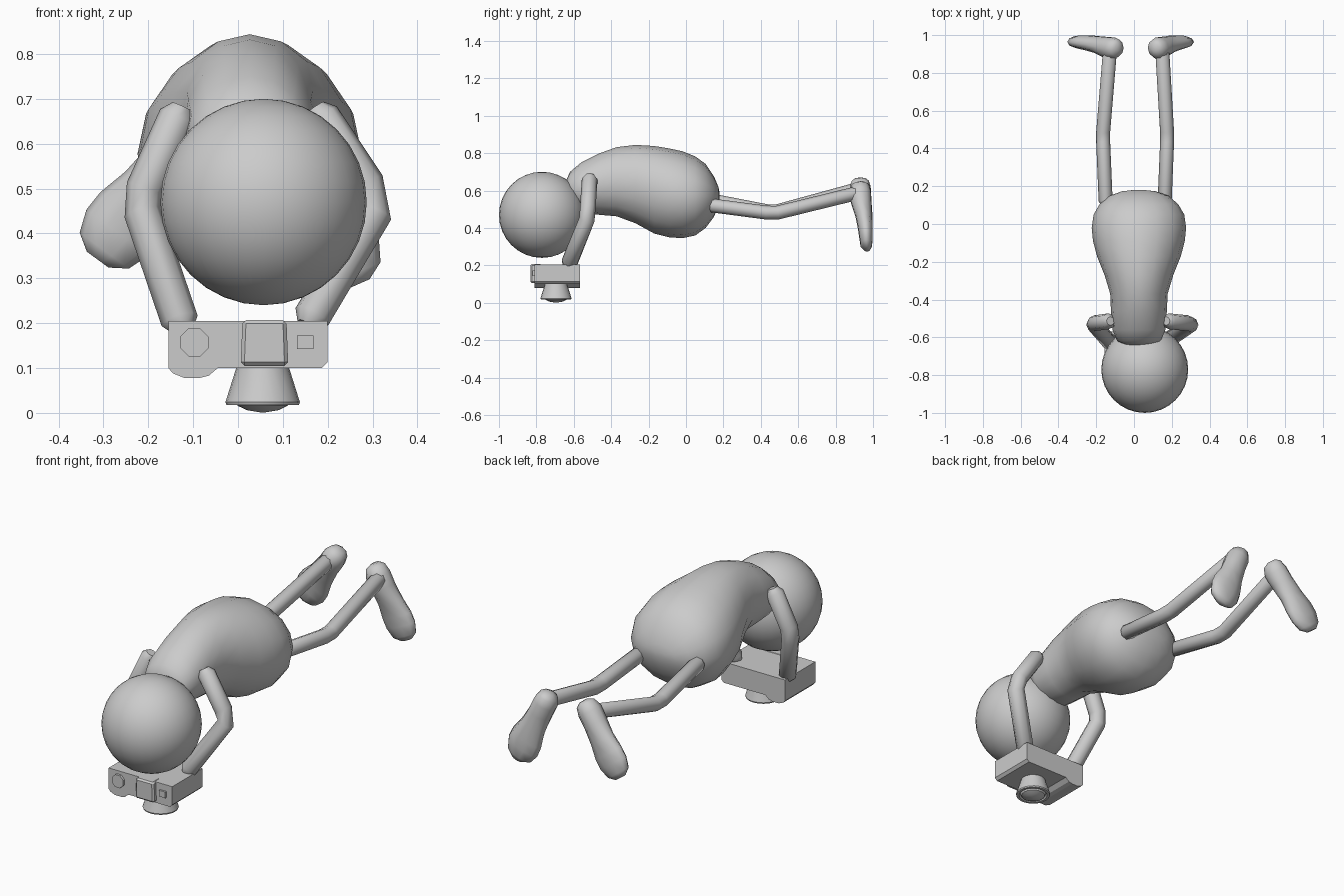
import bpy, bmesh, math
from mathutils import Vector as V

if "Cube" in bpy.data.objects:
    bpy.data.objects.remove(bpy.data.objects["Cube"])


def finish(name, bm, smooth=50):
    bmesh.ops.recalc_face_normals(bm, faces=bm.faces)
    me = bpy.data.meshes.new(name)
    bm.to_mesh(me)
    bm.free()
    ob = bpy.data.objects.new(name, me)
    bpy.context.collection.objects.link(ob)
    if smooth:
        bpy.ops.object.select_all(action='DESELECT')
        ob.select_set(True)
        bpy.context.view_layer.objects.active = ob
        bpy.ops.object.shade_smooth_by_angle(angle=math.radians(smooth))
    return ob


def loft(name, rings, n, smooth=50, cap=True):
    """rings: (centre, half-axis u, half-axis v)"""
    bm = bmesh.new()
    loops = []
    for c, u, v in rings:
        loops.append([bm.verts.new(V(c) + V(u) * math.cos(2 * math.pi * i / n)
                                   + V(v) * math.sin(2 * math.pi * i / n)) for i in range(n)])
    for a, b in zip(loops, loops[1:]):
        for i in range(n):
            j = (i + 1) % n
            bm.faces.new((a[i], a[j], b[j], b[i]))
    if cap:
        bm.faces.new(loops[0])
        bm.faces.new(loops[-1])
    return finish(name, bm, smooth)


def tube(name, pts, r, n=8):
    pts = [V(p) for p in pts]
    dirs = [(pts[min(i + 1, len(pts) - 1)] - pts[max(i - 1, 0)]).normalized() for i in range(len(pts))]
    data = [(pts[0] - dirs[0] * r * .6, dirs[0], r * .55)]
    data += [(p, d, r) for p, d in zip(pts, dirs)]
    data += [(pts[-1] + dirs[-1] * r * .6, dirs[-1], r * .55)]
    rings = []
    for p, d, k in data:
        u = d.cross(V((1, 0, 0))).normalized()
        rings.append((p, u * k, d.cross(u) * k))
    return loft(name, rings, n)


def prism(name, outline, y0, y1, bevel=0):
    """x-z outline extruded along y"""
    bm = bmesh.new()
    f = bm.faces.new([bm.verts.new((x, y0, z)) for x, z in outline])
    ext = bmesh.ops.extrude_face_region(bm, geom=[f])
    bmesh.ops.translate(bm, vec=(0, y1 - y0, 0),
                        verts=[e for e in ext['geom'] if isinstance(e, bmesh.types.BMVert)])
    if bevel:
        bmesh.ops.bevel(bm, geom=bm.edges[:], offset=bevel, segments=1, affect='EDGES')
    return finish(name, bm, 0)


# head
bm = bmesh.new()
bmesh.ops.create_uvsphere(bm, u_segments=32, v_segments=16, radius=.23)
bmesh.ops.translate(bm, verts=bm.verts, vec=(.057, -.77, .47))
finish("head", bm)

# torso: y, half width, bottom z, top z
torso = [(-.643, .06, .56, .65), (-.62, .115, .51, .70), (-.56, .14, .48, .75), (-.46, .148, .47, .80),
         (-.37, .152, .462, .832), (-.27, .182, .425, .844), (-.17, .222, .37, .838), (-.09, .243, .35, .825),
         (-.02, .25, .345, .81), (.05, .24, .36, .782), (.105, .208, .40, .742), (.15, .155, .46, .675),
         (.173, .09, .52, .62), (.18, .03, .555, .585)]
loft("torso", [((.026, y, (a + b) / 2), (w, 0, 0), (0, 0, (b - a) / 2)) for y, w, a, b in torso], 16, 80)

# arms
tube("left_arm", [(-.135, -.515, .66), (-.208, -.525, .50), (-.212, -.53, .445), (-.13, -.625, .205)], .042)
tube("right_arm", [(.185, -.515, .66), (.285, -.525, .51), (.302, -.53, .445), (.165, -.625, .215)], .042)

# legs
tube("left_leg", [(-.15, .12, .55), (-.163, .43, .49), (-.163, .49, .49), (-.128, .91, .605)], .037)
tube("right_leg", [(.163, .14, .52), (.175, .43, .482), (.175, .49, .482), (.15, .91, .585)], .037)


# feet: soles face back, toes point down and outward
def foot(name, heel, toe):
    h, t = V(heel), V(toe)
    d = (t - h).normalized()
    side = d.cross(V((0, 1, 0))).normalized()
    # position along foot, half width, front y, sole y
    prof = [(-.055, .02, .915, .96), (-.04, .045, .885, .98), (0, .058, .872, .99), (.06, .058, .88, .993),
            (.14, .066, .905, .996), (.21, .084, .918, 1), (.26, .086, .925, 1), (.31, .068, .932, .996),
            (.335, .03, .95, .985)]
    rings = []
    for s, w, a, b in prof:
        c = h + d * s
        rings.append((V((c.x, (a + b) / 2, c.z)), side * w, V((0, (b - a) / 2, 0))))
    loft(name, rings, 10, 80)


foot("left_foot", (-.115, .95, .612), (-.27, .95, .40))
foot("right_foot", (.13, .95, .592), (.235, .95, .355))

# camera body with hand grip, lens pointing down
prism("camera_body", [(-.155, .205), (.2, .205), (.2, .113), (.187, .1), (-.045, .1), (-.065, .083),
                      (-.085, .078), (-.12, .078), (-.145, .088), (-.155, .1)], -.81, -.568)
# viewfinder hump
prism("viewfinder_hump", [(.01, .207), (.108, .207), (.112, .105), (.006, .105)], -.832, -.77, .008)
# shutter dial and button
prism("shutter_dial", [(-.097 + .034 * math.cos(math.pi * (i + .5) / 4), .157 + .034 * math.sin(math.pi * (i + .5) / 4))
                       for i in range(8)], -.822, -.80)
prism("top_button", [(.132, .142), (.168, .142), (.168, .173), (.132, .173)], -.82, -.80)

# lens with shallow glass dome
lens = [(.056, .115), (.059, .1), (.083, .024), (.081, .018), (.068, .018), (.062, .028), (.056, .016),
        (.035, .006), (.005, .001)]
loft("lens", [((.055, -.695, z), (r, 0, 0), (0, r, 0)) for r, z in lens], 20, 35)
